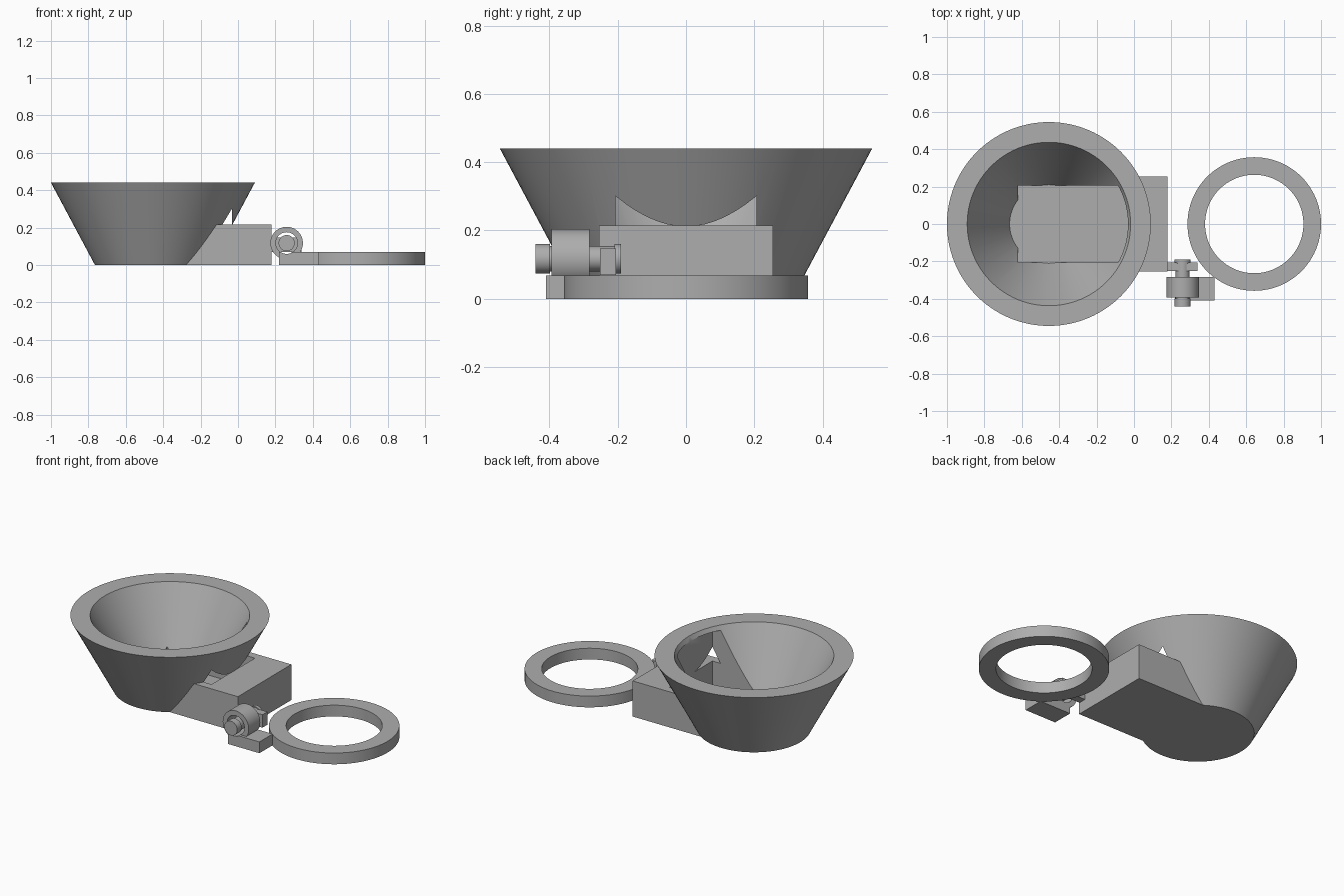
import bpy
from math import radians

if "Cube" in bpy.data.objects:
    bpy.data.objects.remove(bpy.data.objects["Cube"])

grey = bpy.data.materials.new("plain_grey")
grey.use_nodes = True
colour = (0.42, 0.42, 0.42, 1)
grey.diffuse_color = colour
grey.node_tree.nodes["Principled BSDF"].inputs["Base Color"].default_value = colour


def box(name, x0, x1, y0, y1, z0, z1):
    bpy.ops.mesh.primitive_cube_add(
        size=1, location=((x0 + x1) / 2, (y0 + y1) / 2, (z0 + z1) / 2))
    ob = bpy.context.object
    ob.name = name
    ob.scale = (x1 - x0, y1 - y0, z1 - z0)
    bpy.ops.object.transform_apply(location=True, rotation=True, scale=True)
    ob.data.materials.append(grey)
    return ob


def cone(name, x, z0, z1, r0, r1, sides=96):
    bpy.ops.mesh.primitive_cone_add(
        vertices=sides, radius1=r0, radius2=r1, depth=z1 - z0,
        location=(x, 0, (z0 + z1) / 2))
    ob = bpy.context.object
    ob.name = name
    bpy.ops.object.transform_apply(location=True, rotation=True, scale=True)
    ob.data.materials.append(grey)
    return ob


def rod(name, y0, y1, r, sides=48):
    # cylinder along y on the hinge axis
    bpy.ops.mesh.primitive_cylinder_add(
        vertices=sides, radius=r, depth=y1 - y0,
        location=(HINGE_X, (y0 + y1) / 2, HINGE_Z), rotation=(radians(90), 0, 0))
    ob = bpy.context.object
    ob.name = name
    bpy.ops.object.transform_apply(location=True, rotation=True, scale=True)
    ob.data.materials.append(grey)
    return ob


def combine(ob, other, operation):
    # boolean with the helper, then drop the helper
    mod = ob.modifiers.new("bool", "BOOLEAN")
    mod.operation = operation
    mod.solver = "EXACT"
    mod.object = other
    bpy.context.view_layer.objects.active = ob
    bpy.ops.object.modifier_apply(modifier=mod.name)
    bpy.data.objects.remove(other)


def smooth(ob):
    bpy.ops.object.select_all(action="DESELECT")
    ob.select_set(True)
    bpy.context.view_layer.objects.active = ob
    bpy.ops.object.shade_smooth_by_angle(angle=radians(30))


HINGE_X, HINGE_Z = 0.26, 0.117
CUP_X, FLOOR = -0.455, 0.03

# Flared cup merged with its side block, then hollowed
cup = cone("cup_and_block", CUP_X, 0, 0.44, 0.31, 0.545)
combine(cup, box("block", -0.455, 0.178, -0.255, 0.255, 0, 0.215), "UNION")
slope = (0.437 - 0.21) / (0.44 - FLOOR)
combine(cup, cone("hollow", CUP_X, FLOOR, 0.54, 0.21, 0.437 + 0.1 * slope), "DIFFERENCE")

# Rectangular pocket through the cup wall into the block
combine(cup, box("pocket", -0.62, -0.032, -0.207, 0.207, FLOOR, 0.415), "DIFFERENCE")
smooth(cup)

# Flat ring
ring = cone("ring", 0.643, 0, 0.068, 0.357, 0.357)
combine(ring, cone("ring_hole", 0.643, -0.1, 0.2, 0.263, 0.263), "DIFFERENCE")
smooth(ring)

# Hinge: tab on the ring, bracket on the block, knuckle and pin
tab = box("ring_tab", 0.22, 0.43, -0.41, -0.283, 0, 0.068)
bracket = box("block_bracket", 0.17, 0.34, -0.252, -0.205, 0.07, 0.148)

knuckle = rod("hinge_knuckle", -0.393, -0.283, 0.087)
combine(knuckle, rod("knuckle_hole", -0.5, -0.2, 0.058), "DIFFERENCE")
# keep the tab clear of the knuckle bore
combine(tab, rod("tab_bore", -0.5, -0.2, 0.058), "DIFFERENCE")
smooth(knuckle)
smooth(tab)

smooth(rod("hinge_pin", -0.43, -0.2, 0.037))
smooth(rod("pin_front_cap", -0.44, -0.398, 0.043))
smooth(rod("pin_back_cap", -0.21, -0.19, 0.043))
